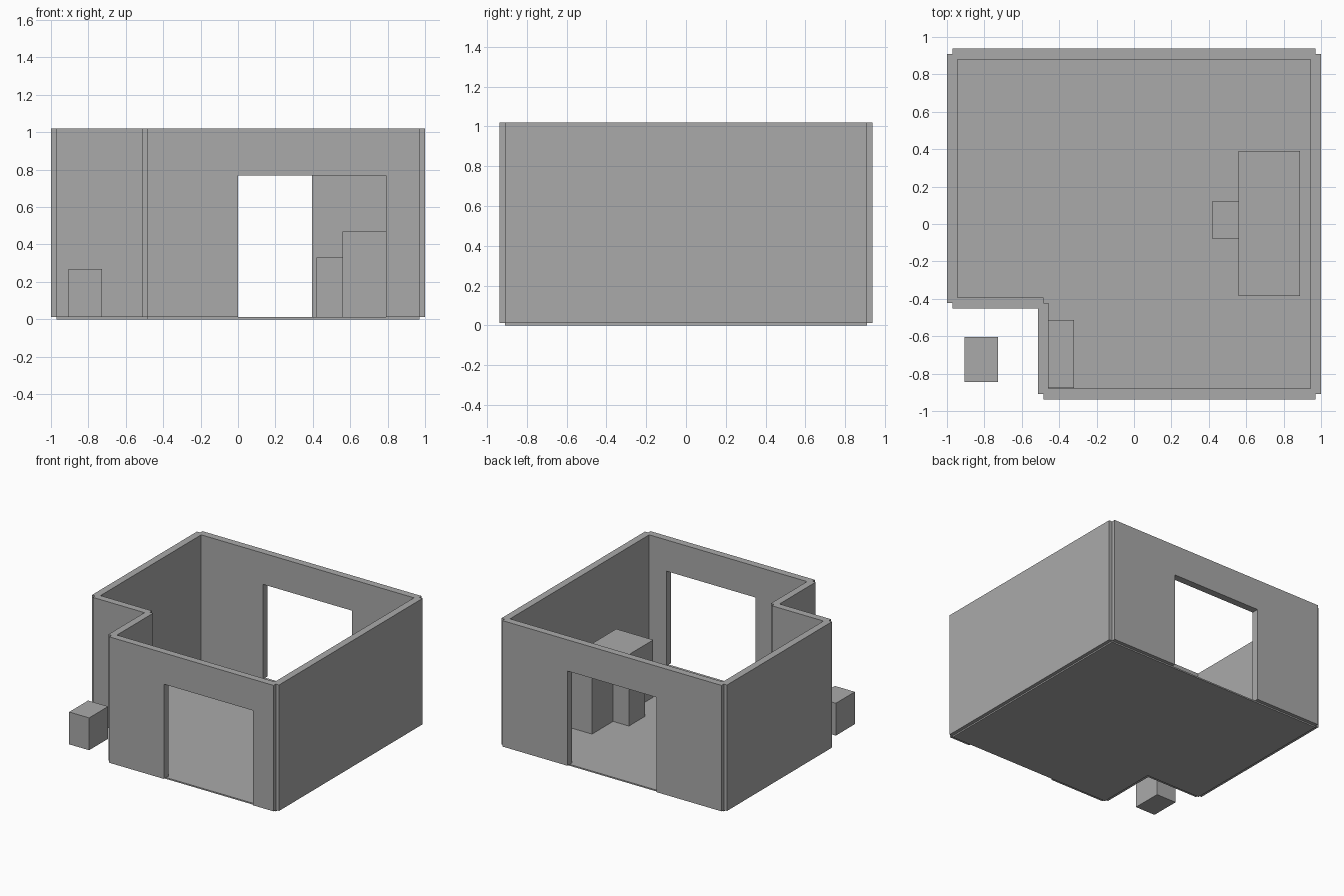
import bpy
import bmesh
from mathutils import Vector

if "Cube" in bpy.data.objects:
    bpy.data.objects.remove(bpy.data.objects["Cube"])

grey = bpy.data.materials.new("plain grey")
grey.diffuse_color = (0.4, 0.4, 0.4, 1)
grey.use_nodes = True
grey.node_tree.nodes["Principled BSDF"].inputs["Base Color"].default_value = grey.diffuse_color

X, Y = 0.9715, 0.909          # wall centre lines
NX, NY = -0.485, -0.422       # inner corner of the notch
T = 0.057                     # wall thickness
Z0, Z1 = 0.011, 1.02          # wall bottom and top
DOOR_TOP = 0.77


def prism(name, points, offset):
    """Extrude a flat outline along an offset vector."""
    bm = bmesh.new()
    face = bm.faces.new([bm.verts.new(p) for p in points])
    ext = bmesh.ops.extrude_face_region(bm, geom=[face])
    moved = [v for v in ext["geom"] if isinstance(v, bmesh.types.BMVert)]
    bmesh.ops.translate(bm, verts=moved, vec=offset)
    bmesh.ops.recalc_face_normals(bm, faces=bm.faces)
    mesh = bpy.data.meshes.new(name)
    bm.to_mesh(mesh)
    bm.free()
    mesh.materials.append(grey)
    obj = bpy.data.objects.new(name, mesh)
    bpy.context.collection.objects.link(obj)
    return obj


def box(name, x0, x1, y0, y1, height):
    pts = [(x0, y0, Z0), (x1, y0, Z0), (x1, y1, Z0), (x0, y1, Z0)]
    return prism(name, pts, (0, 0, height - Z0))


def wall(name, a, b, door=None):
    """Wall between two centre line points; door = (start, end) along it."""
    a, b = Vector((*a, 0)), Vector((*b, 0))
    d = (b - a).normalized()
    side = Vector((-d.y, d.x, 0)) * T
    outline = [(0, Z0)]
    if door:
        s, e = door
        outline += [(s, Z0), (s, DOOR_TOP), (e, DOOR_TOP), (e, Z0)]
    length = (b - a).length
    outline += [(length, Z0), (length, Z1), (0, Z1)]
    pts = [a - side / 2 + d * u + Vector((0, 0, z)) for u, z in outline]
    return prism(name, pts, side)


# Floor slab follows the wall centre lines
plan = [(-X, NY), (NX, NY), (NX, -Y), (X, -Y), (X, Y), (-X, Y)]
prism("floor", [(x, y, 0) for x, y in plan], (0, 0, Z0))

# Walls, with open doorways at front and back
wall("notch_front_wall", plan[0], plan[1])
wall("notch_side_wall", plan[1], plan[2])
wall("front_wall", plan[2], plan[3], (-NX, 0.79 - NX))
wall("right_wall", plan[3], plan[4])
wall("back_wall", plan[4], plan[5], (X - 0.395, X + 0.395))
wall("left_wall", plan[5], plan[0])

# Block furniture
box("desk", 0.56, 0.888, -0.385, 0.39, 0.47)
box("chair", 0.42, 0.6, -0.08, 0.123, 0.33)
box("low_shelf", -0.456, -0.32, -0.878, -0.513, 0.45)
box("outside_cabinet", -0.905, -0.728, -0.845, -0.605, 0.27)
